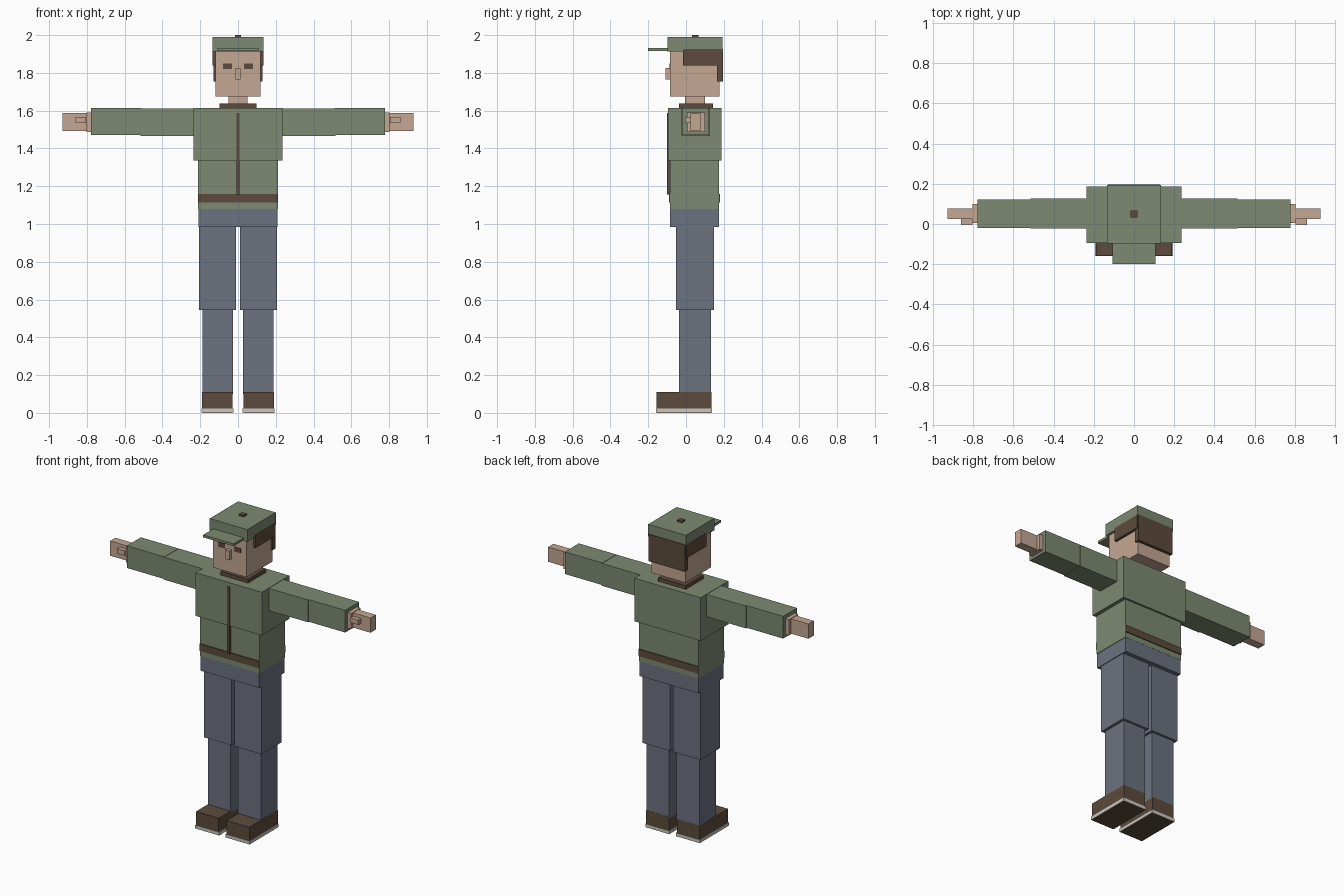
import bpy, bmesh

default = bpy.data.objects.get("Cube")
if default:
    bpy.data.objects.remove(default, do_unlink=True)


def material(name, *rgb):
    """Flat material from 0-255 display values."""
    lin = [((c / 255 + 0.055) / 1.055) ** 2.4 for c in rgb] + [1]
    m = bpy.data.materials.new(name)
    m.use_nodes = True
    m.diffuse_color = lin
    m.node_tree.nodes["Principled BSDF"].inputs["Base Color"].default_value = lin
    return m


GREEN = material("jacket green", 125, 138, 113)
BLUE = material("trouser blue", 108, 114, 127)
BROWN = material("dark brown", 92, 75, 60)
SKIN = material("skin", 196, 167, 147)
PALE = material("pale sole", 203, 198, 190)


def box(name, mat, x, y, z):
    """Box spanning the (min, max) pairs x, y and z."""
    bm = bmesh.new()
    bmesh.ops.create_cube(bm, size=1)
    for v in bm.verts:
        v.co = [r[0] if c < 0 else r[1] for c, r in zip(v.co, (x, y, z))]
    mesh = bpy.data.meshes.new(name)
    bm.to_mesh(mesh)
    bm.free()
    mesh.materials.append(mat)
    obj = bpy.data.objects.new(name, mesh)
    bpy.context.collection.objects.link(obj)


def centred(name, mat, half, y, z):
    box(name, mat, (-half, half), y, z)


def pair(name, mat, x, y, z):
    box("left_" + name, mat, x, y, z)
    box("right_" + name, mat, (-x[1], -x[0]), y, z)


# Jacket body, belt band, zip and collar
centred("chest", GREEN, 0.236, (-0.095, 0.187), (1.335, 1.613))
centred("waist", GREEN, 0.213, (-0.085, 0.175), (1.08, 1.335))
centred("belt", BROWN, 0.212, (-0.091, 0.181), (1.115, 1.16))
centred("zip", BROWN, 0.009, (-0.101, -0.08), (1.155, 1.587))
centred("collar", BROWN, 0.098, (-0.037, 0.143), (1.61, 1.637))

# Sleeves and hands
pair("upper_arm", GREEN, (0.23, 0.515), (-0.023, 0.126), (1.467, 1.611))
pair("forearm", GREEN, (0.51, 0.778), (-0.02, 0.122), (1.47, 1.613))
pair("wrist", SKIN, (0.77, 0.803), (0.005, 0.1), (1.488, 1.59))
pair("hand", SKIN, (0.80, 0.928), (0.024, 0.078), (1.492, 1.587))
pair("thumb", SKIN, (0.805, 0.86), (-0.004, 0.026), (1.535, 1.566))

# Trousers
centred("hips", BLUE, 0.21, (-0.084, 0.174), (0.985, 1.081))
pair("thigh", BLUE, (0.011, 0.206), (-0.053, 0.148), (0.545, 0.987))
pair("shin", BLUE, (0.027, 0.189), (-0.037, 0.133), (0.1, 0.547))

# Shoes, with a pale rim round the sole
pair("shoe", BROWN, (0.028, 0.19), (-0.156, 0.134), (0, 0.11))
pair("sole_rim", PALE, (0.023, 0.194), (-0.159, 0.137), (0.001, 0.022))

# Head
centred("neck", SKIN, 0.05, (-0.005, 0.1), (1.63, 1.678))
centred("head", SKIN, 0.12, (-0.085, 0.178), (1.675, 1.94))
centred("nose", SKIN, 0.014, (-0.108, -0.08), (1.765, 1.825))
pair("eye", BROWN, (0.032, 0.08), (-0.088, -0.083), (1.82, 1.85))
centred("back_hair", BROWN, 0.13, (0.165, 0.197), (1.755, 1.928))
pair("side_hair", BROWN, (0.11, 0.135), (-0.016, 0.19), (1.84, 1.927))

# Cap
centred("cap", GREEN, 0.134, (-0.097, 0.193), (1.912, 1.99))
centred("cap_brim", GREEN, 0.108, (-0.2, -0.09), (1.915, 1.931))
centred("cap_button", BROWN, 0.017, (0.033, 0.066), (1.985, 2.0))
